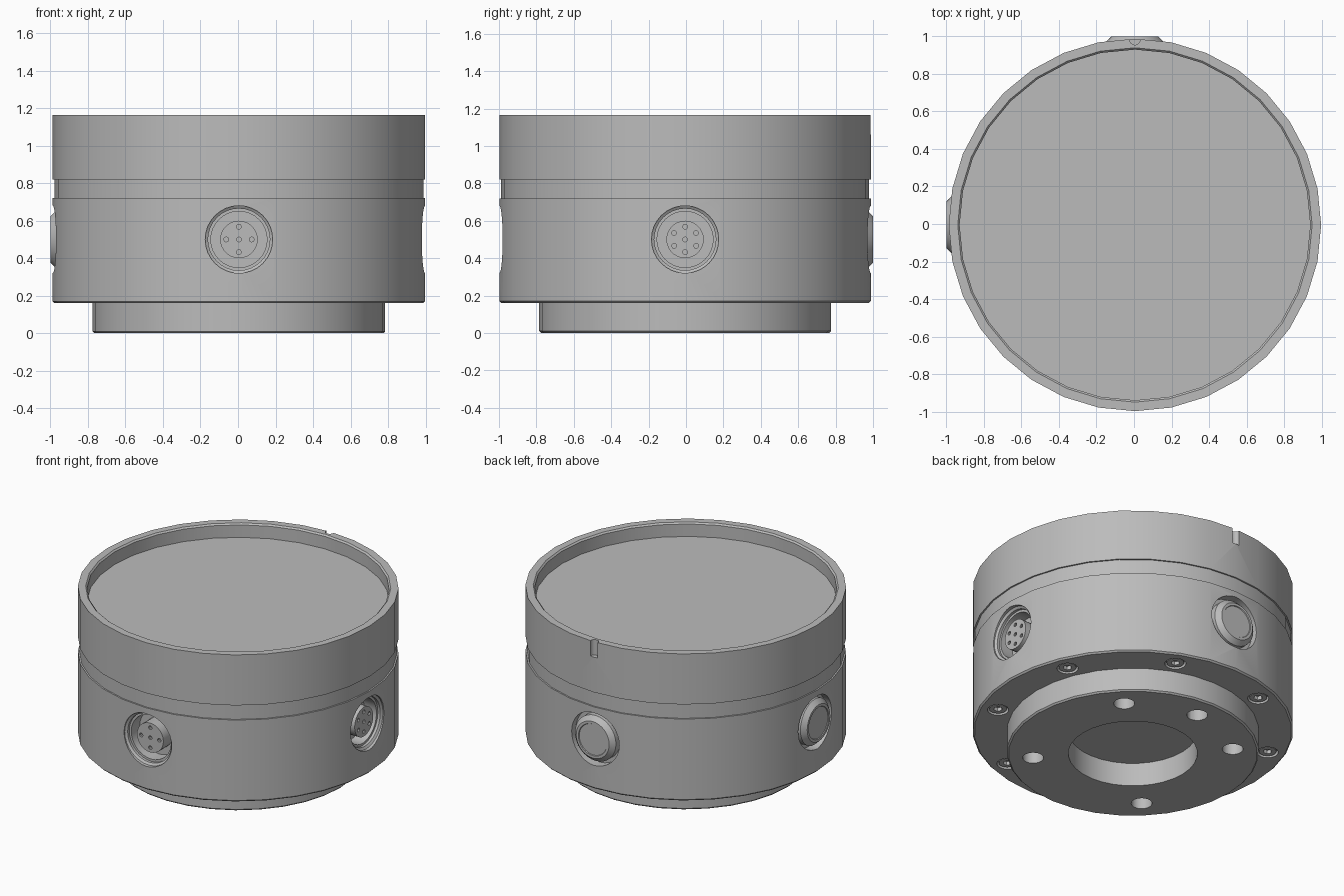
import bpy, bmesh
from math import radians, sin, cos
from mathutils import Matrix, Vector

if "Cube" in bpy.data.objects:
    bpy.data.objects.remove(bpy.data.objects["Cube"])

grey = bpy.data.materials.new("satin grey")
grey.use_nodes = True
grey.diffuse_color = (0.5, 0.5, 0.5, 1)
grey.node_tree.nodes["Principled BSDF"].inputs["Base Color"].default_value = (0.5, 0.5, 0.5, 1)

AXIS = Matrix.Translation((0.005, -0.005, 0))  # body axis
R = 0.993                                      # body radius
MID = 0.5                                      # height of the side ports


def lathe(name, profile, sides=32, place=Matrix(), ring=False):
    """Turn (radius, height) points round z; ring closes the profile on itself."""
    bm = bmesh.new()
    pts = [bm.verts.new((r, 0, z)) for r, z in profile]
    pairs = list(zip(pts, pts[1:])) + ([(pts[-1], pts[0])] if ring else [])
    edges = [bm.edges.new(p) for p in pairs]
    bmesh.ops.spin(bm, geom=pts + edges, cent=(0, 0, 0), axis=(0, 0, 1),
                   angle=radians(360), steps=sides, use_merge=True)
    bmesh.ops.remove_doubles(bm, verts=bm.verts, dist=1e-5)
    bmesh.ops.recalc_face_normals(bm, faces=bm.faces)
    mesh = bpy.data.meshes.new(name)
    bm.to_mesh(mesh)
    bm.free()
    mesh.materials.append(grey)
    ob = bpy.data.objects.new(name, mesh)
    ob.matrix_world = AXIS @ place
    bpy.context.collection.objects.link(ob)
    return ob


def rod(name, r, z0, z1, sides=24, place=Matrix()):
    return lathe(name, [(0, z0), (r, z0), (r, z1), (0, z1)], sides, place)


def select(ob):
    bpy.ops.object.select_all(action='DESELECT')
    ob.select_set(True)
    bpy.context.view_layer.objects.active = ob


def cut(ob, cutters):
    """Subtract every cutter from ob, then discard the cutters."""
    for c in cutters:
        c.hide_render = True
        mod = ob.modifiers.new("cut", 'BOOLEAN')
        mod.operation, mod.solver, mod.object = 'DIFFERENCE', 'EXACT', c
        select(ob)
        bpy.ops.object.modifier_apply(modifier=mod.name)
        bpy.data.objects.remove(c)


def outward(deg):
    """Lay a turned part on its side, facing out from the body at an angle."""
    return (Matrix.Translation((0, 0, MID)) @ Matrix.Rotation(radians(deg), 4, 'Z')
            @ Matrix.Rotation(radians(90), 4, 'Y'))


def around(radius, deg, z=0):
    a = radians(deg)
    return Matrix.Translation((radius * cos(a), radius * sin(a), z))


# Base flange with centre bore and mounting holes
base = lathe("base_flange", [(0.4, 0), (0.77, 0), (0.78, 0.01), (0.78, 0.165), (0.4, 0.165)], ring=True)
cut(base, [rod("hole", 0.065, -0.1, 0.3, 20, around(0.62, d)) for d in (45, 90, 135, 225, 315)])

# Lower body, with sockets front and left side, plugs back and right side
body = lathe("lower_body", [(0, 0.16), (R - 0.01, 0.16), (R, 0.17), (R, 0.72), (0, 0.72)])
SOCKETS = {-90: ("front", 4), 0: ("left", 6)}
PLUGS = {90: "back", 180: "right"}
SCREWS = [22.5 + 45 * i for i in range(8)]
cutters = [lathe("bore", [(0, 0.85), (0.15, 0.85), (0.15, 0.94), (0.165, 0.94),
                          (0.165, 0.958), (0.18, 0.968), (0.18, 1.1), (0, 1.1)], 32, outward(d))
           for d in SOCKETS]
cutters += [rod("spotface", 0.18, 0.93, 1.1, 32, outward(d)) for d in PLUGS]
cutters += [rod("counterbore", 0.066, 0.1, 0.19, 20, around(0.875, d)) for d in SCREWS]
cut(body, cutters)

# Pin inserts inside the sockets
for d, (side, count) in SOCKETS.items():
    insert = rod(side + "_pin_insert", 0.1, 0.84, 0.95, 28, outward(d))
    spots = [Matrix()] + [around(0.068, 360 * i / count) for i in range(count)]
    cut(insert, [rod("pin_hole", 0.013, 0.92, 1.0, 10, outward(d) @ s) for s in spots])

# Blanking plugs
for d, side in PLUGS.items():
    lathe(side + "_plug", [(0, 0.92), (0.155, 0.92), (0.155, 0.975), (0.125, 1.005),
                           (0.108, 1.005), (0.105, 1.0), (0, 1.0)], 32, outward(d))

# Screws under the body, each with a hexagon socket
for i, d in enumerate(SCREWS):
    screw = rod("body_screw_%d" % (i + 1), 0.054, 0.166, 0.2, 20, around(0.875, d))
    cut(screw, [rod("hex", 0.028, 0.1, 0.19, 6, around(0.875, d))])

# Neck groove
rod("neck", R - 0.01, 0.71, 0.83, 32)

# Upper ring with recessed top and an index slot at the back
upper = lathe("upper_ring", [(0, 0.82), (R, 0.82), (R, 1.165), (0.945, 1.165),
                             (0.935, 1.155), (0.935, 1.07), (0, 1.07)])
cut(upper, [rod("slot", 0.028, 1.06, 1.3, 16, around(R - 0.005, 90))])

for ob in bpy.context.collection.objects:
    if ob.type == 'MESH' and grey.name in ob.data.materials:
        select(ob)
        bpy.ops.object.shade_smooth_by_angle(angle=radians(30))
